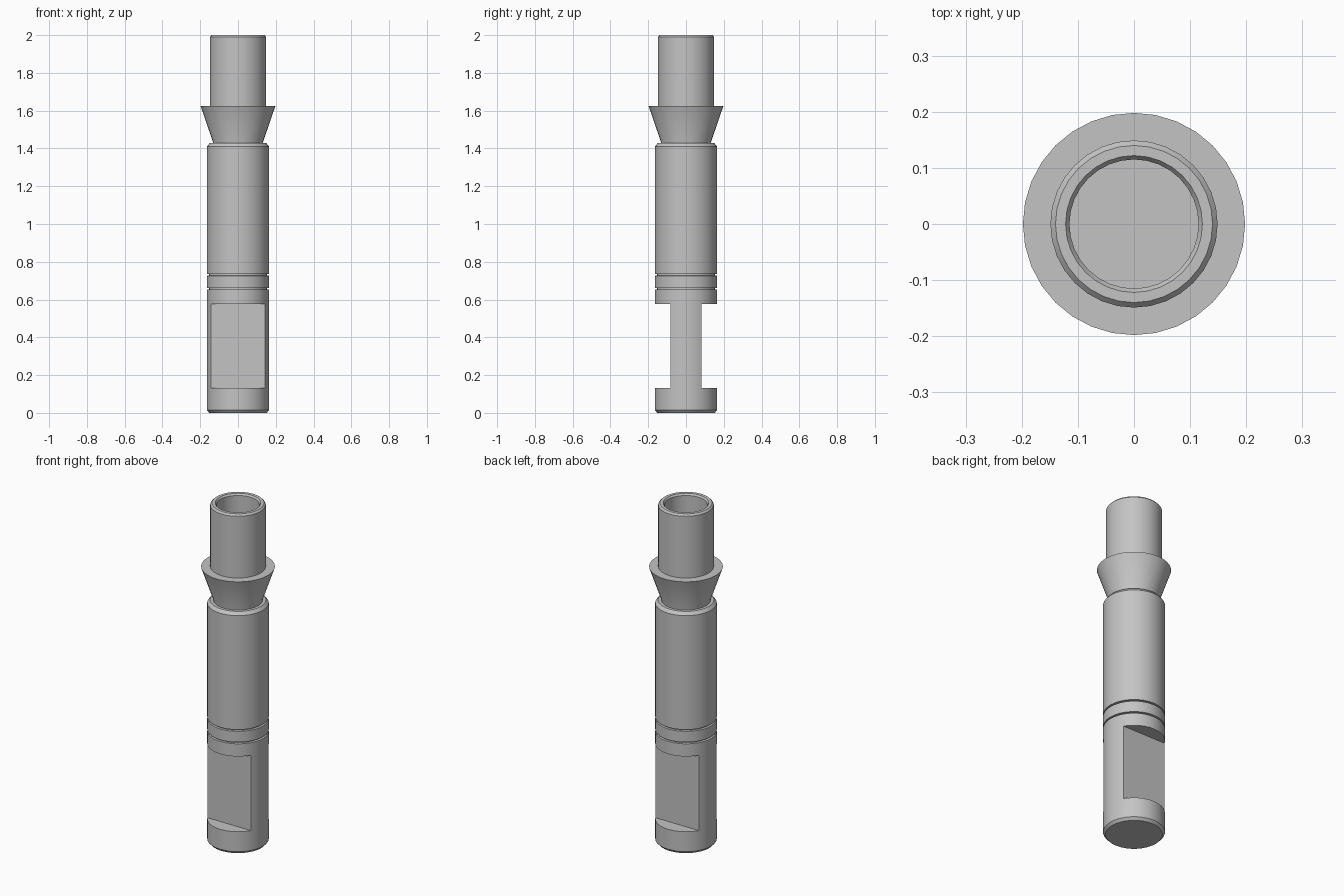
import bpy, bmesh, math

cube = bpy.data.objects.get("Cube")
if cube:
    bpy.data.objects.remove(cube, do_unlink=True)

steel = bpy.data.materials.new("grey_steel")
steel.use_nodes = True
GREY = (0.55, 0.55, 0.55, 1)
steel.diffuse_color = GREY
steel.node_tree.nodes["Principled BSDF"].inputs["Base Color"].default_value = GREY

SEGMENTS = 32


def revolve(name, profile):
    """Closed turned solid from (radius, z) points, starting and ending on the axis."""
    bm = bmesh.new()
    verts = [bm.verts.new((r, 0, z)) for r, z in profile]
    edges = [bm.edges.new(pair) for pair in zip(verts, verts[1:])]
    bmesh.ops.spin(bm, geom=verts + edges, cent=(0, 0, 0), axis=(0, 0, 1),
                   angle=math.tau, steps=SEGMENTS, use_merge=True)
    bmesh.ops.remove_doubles(bm, verts=bm.verts, dist=0.0001)
    bmesh.ops.recalc_face_normals(bm, faces=bm.faces)
    mesh = bpy.data.meshes.new(name)
    bm.to_mesh(mesh)
    bm.free()
    obj = bpy.data.objects.new(name, mesh)
    bpy.context.collection.objects.link(obj)
    mesh.materials.append(steel)
    return obj


def activate(obj):
    bpy.ops.object.select_all(action='DESELECT')
    obj.select_set(True)
    bpy.context.view_layer.objects.active = obj


def cut_box(obj, center, size):
    bpy.ops.mesh.primitive_cube_add(size=1, location=center)
    cutter = bpy.context.object
    cutter.name = "flat_cutter"
    cutter.scale = size
    cutter.hide_render = True
    bpy.context.view_layer.update()
    mod = obj.modifiers.new("flat", 'BOOLEAN')
    mod.operation = 'DIFFERENCE'
    mod.solver = 'EXACT'
    mod.object = cutter
    activate(obj)
    bpy.ops.object.modifier_apply(modifier=mod.name)
    bpy.data.objects.remove(cutter, do_unlink=True)


# Main shaft with chamfered ends and two fine grooves
R = 0.165
profile = [(0, 0), (0.152, 0), (R, 0.015)]
for z in (0.657, 0.731):
    profile += [(R, z - 0.005), (R - 0.012, z - 0.004), (R - 0.012, z + 0.004), (R, z + 0.005)]
profile += [(R, 1.41), (0.15, 1.428), (0, 1.428)]
shaft = revolve("shaft", profile)

# Wrench flats milled into the front and back
for side in (-1, 1):
    cut_box(shaft, (0, side * 0.183, 0.355), (0.5, 0.2, 0.445))

# Flared collar and hollow socket tube, turned as one piece
socket = revolve("collar_and_socket", [
    (0, 1.42), (0.133, 1.42), (0.133, 1.435), (0.198, 1.625), (0.149, 1.625),
    (0.149, 1.99), (0.14, 2.0), (0.122, 2.0), (0.115, 1.99), (0.115, 1.62), (0, 1.62)])

for obj in (shaft, socket):
    activate(obj)
    bpy.ops.object.shade_smooth_by_angle(angle=math.radians(30))
